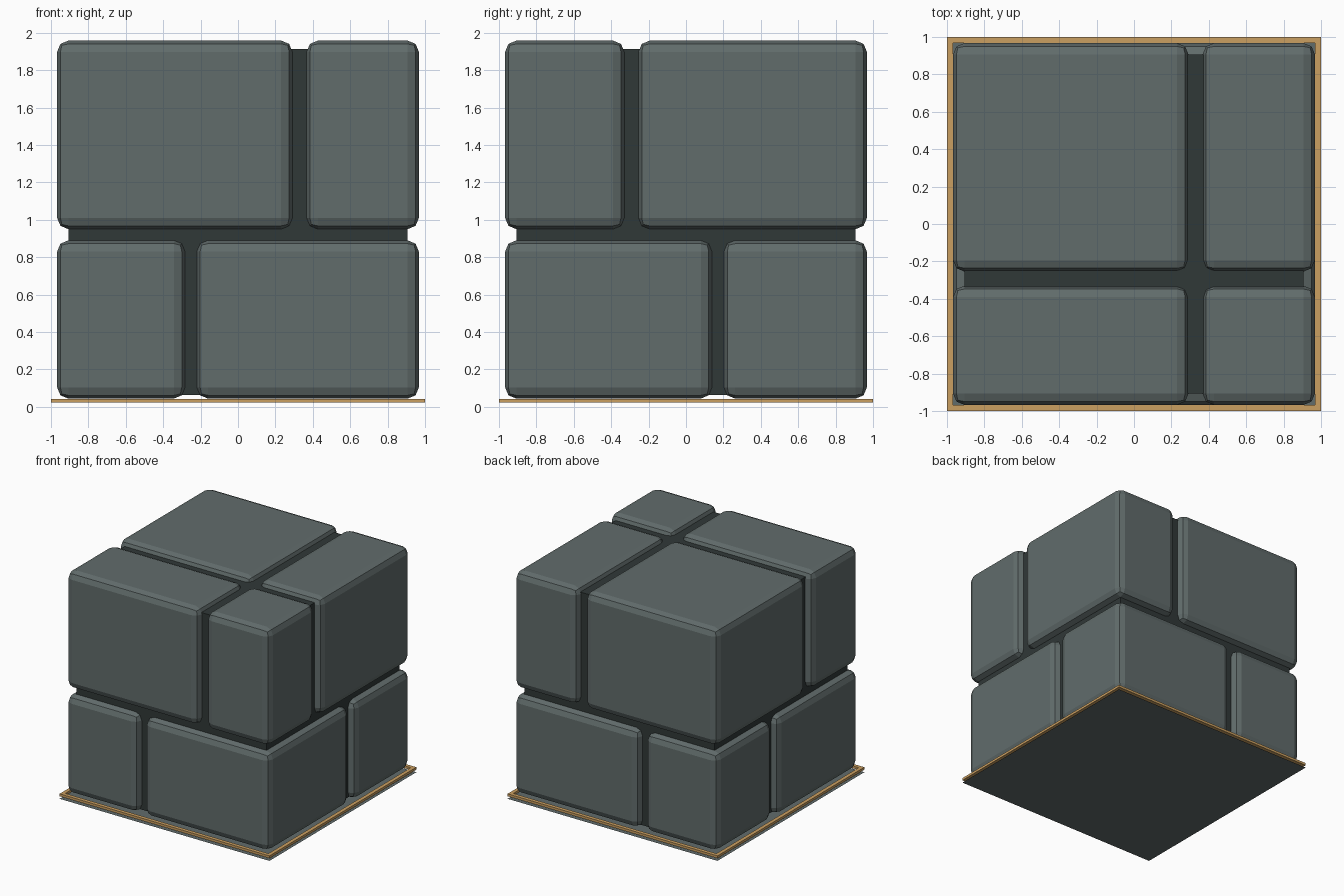
import bpy, bmesh

if "Cube" in bpy.data.objects:
    bpy.data.objects.remove(bpy.data.objects["Cube"])


def material(name, rgb):
    m = bpy.data.materials.new(name)
    m.diffuse_color = (*rgb, 1.0)
    m.use_nodes = True
    m.node_tree.nodes["Principled BSDF"].inputs["Base Color"].default_value = m.diffuse_color
    return m


STONE = material("slate grey", (0.120, 0.150, 0.148))
MORTAR = material("dark grey", (0.030, 0.040, 0.039))
GOLD = material("gold", (0.600, 0.350, 0.120))


def finish(bm, name, mat):
    bmesh.ops.recalc_face_normals(bm, faces=bm.faces)
    me = bpy.data.meshes.new(name)
    bm.to_mesh(me)
    bm.free()
    me.materials.append(mat)
    ob = bpy.data.objects.new(name, me)
    bpy.context.collection.objects.link(ob)
    return ob


def box(name, xs, ys, zs, mat, bevel=0.0):
    """Box between pairs of limits, with an optional two-step bevel."""
    bm = bmesh.new()
    bmesh.ops.create_cube(bm, size=1.0)
    for v in bm.verts:
        v.co = [r[0] if c < 0 else r[1] for c, r in zip(v.co, (xs, ys, zs))]
    ob = finish(bm, name, mat)
    if bevel:
        mod = ob.modifiers.new("rounded_edges", "BEVEL")
        mod.width = bevel
        mod.segments = 2
        mod.limit_method = "NONE"
    return ob


# Dark core visible in the grooves
box("core", (-0.905, 0.905), (-0.905, 0.905), (0.062, 1.912), MORTAR)

# Two layers of four stones: x splits, y splits, height
E = 0.967
layers = {
    "lower_stone": (((-E, -0.283), (-0.22, E)), ((-E, 0.139), (0.203, E)), (0.044, 0.89)),
    "upper_stone": (((-E, 0.291), (0.367, E)), ((-E, -0.33), (-0.254, E)), (0.95, 1.958)),
}
for label, (x_spans, y_spans, z_span) in layers.items():
    n = 0
    for xs in x_spans:
        for ys in y_spans:
            n += 1
            box(f"{label}_{n}", xs, ys, z_span, STONE, 0.06)

# Square gold frame around the foot
bm = bmesh.new()
rings = []
for half, z in ((1.0, 0.022), (1.0, 0.043), (0.968, 0.043), (0.968, 0.022)):
    rings.append([bm.verts.new((sx * half, sy * half, z))
                  for sx, sy in ((-1, -1), (1, -1), (1, 1), (-1, 1))])
for i in range(4):
    a, b = rings[i], rings[(i + 1) % 4]
    for j in range(4):
        k = (j + 1) % 4
        bm.faces.new((a[j], a[k], b[k], b[j]))
finish(bm, "base_frame", GOLD)

# Flat sheet on the ground
bm = bmesh.new()
bmesh.ops.create_grid(bm, x_segments=1, y_segments=1, size=1.0)
finish(bm, "ground_sheet", STONE)
